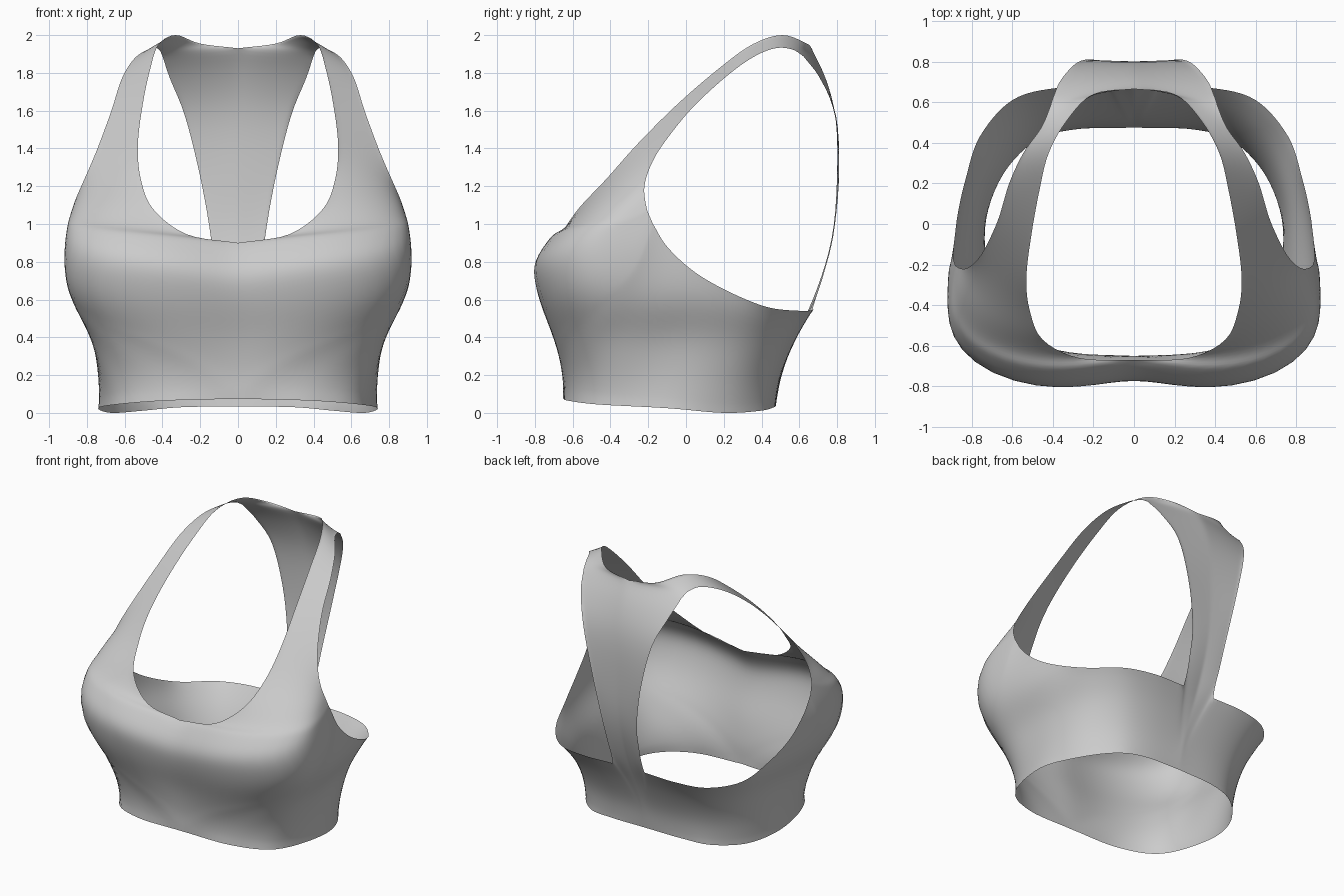
import bpy
import bmesh
import math
from mathutils import Vector

cube = bpy.data.objects.get("Cube")
if cube:
    bpy.data.objects.remove(cube, do_unlink=True)

STEPS_ACROSS = 22      # quads from armhole edge to the outer edge
SECTION_POWER = 2.8    # squareness of the torso cross-section
LEVEL = 0.2            # height between the torso sections

# Torso sections, one per level: half width, front, centre, back, centre dent
TORSO = [
    (.735, -.66, -.12, .475, .01),
    (.745, -.665, -.15, .505, .015),
    (.79, -.735, -.25, .58, .05),
    (.895, -.815, -.36, .68, .06),
    (.925, -.84, -.4, .75, .075),
    (.905, -.73, -.35, .79, .1),
    (.84, -.49, -.12, .8, .05),
    (.75, -.31, -.05, .8, 0),
]

# Edges of the left half, running around the armhole
HEM = [(0, -.65, .075), (.38, -.625, .065), (.64, -.47, .045), (.74, -.1, .025),
       (.67, .2, 0), (.5, .4, .012), (.3, .465, .03), (0, .475, .035)]
ARM_UNDER = [(.89, -.175, 1), (.885, -.1, .88), (.87, .04, .75), (.83, .22, .645),
             (.76, .43, .56), (.6, .61, .54), (.38, .67, .545), (.13, .67, .55)]

BACK_SEAM = [(0, .475, .035), (0, .505, .2), (0, .58, .4), (0, .68, .62), (0, .775, .92),
             (0, .8, 1.25), (0, .795, 1.57), (0, .735, 1.79), (0, .665, 1.93)]
ARM_BACK = [(.13, .67, .55), (.125, .685, .6), (.125, .705, .66), (.13, .73, .74),
            (.145, .78, .94), (.2, .81, 1.25), (.28, .795, 1.57), (.36, .71, 1.77),
            (.4, .62, 1.89)]

NECKLINE = [(0, .665, 1.93), (.2, .64, 1.955), (.33, .51, 2), (.42, .35, 1.95),
            (.465, .17, 1.82), (.505, -.05, 1.63), (.53, -.26, 1.42),
            (.515, -.42, 1.24), (.45, -.57, 1.08), (.27, -.66, .945), (0, -.67, .9)]
ARM_STRAP = [(.4, .62, 1.89), (.42, .56, 1.925), (.46, .47, 1.93), (.545, .35, 1.88),
             (.615, .2, 1.77), (.67, .02, 1.6), (.74, -.13, 1.41),
             (.79, -.195, 1.29), (.83, -.22, 1.2), (.86, -.217, 1.13), (.88, -.205, 1.07)]

FRONT_SEAM = [(0, -.67, .9), (0, -.765, .75), (0, -.755, .6),
              (0, -.685, .4), (0, -.65, .2), (0, -.65, .075)]
ARM_FRONT = [(.88, -.205, 1.07), (.89, -.175, 1)]


def spline(keys, t):
    """Point at t (0 to 1) on a smooth curve through evenly timed keys."""
    pts = [Vector(k) for k in keys]
    pts = [2 * pts[0] - pts[1]] + pts + [2 * pts[-1] - pts[-2]]
    s = min(max(t, 0), 1) * (len(keys) - 1)
    i = min(int(s), len(keys) - 2)
    u = s - i
    a, b, c, d = pts[i:i + 4]
    return b + u / 2 * ((c - a) + u * ((2 * a - 5 * b + 4 * c - d)
                                       + u * (3 * b - a - 3 * c + d)))


def snap_to_torso(p):
    """Push a point out to the torso section; fades away towards the straps."""
    top = LEVEL * (len(TORSO) - 1)
    width, front, centre, back, dent = spline(TORSO, p.z / top)
    fade = min(max((top + .05 - p.z) / .35, 0), 1)
    fade = fade * fade * (3 - 2 * fade)
    dy = p.y - centre
    depth = back - centre if dy > 0 else centre - front
    r = (abs(p.x / width) ** SECTION_POWER
         + abs(dy / depth) ** SECTION_POWER) ** (1 / SECTION_POWER)
    if r < .05:
        return p.copy()
    q = Vector((p.x / r, centre + dy / r, p.z))
    if dy < 0:
        q.y += dent * math.exp(-(q.x / .28) ** 2)
    return p.lerp(q, fade)


def panel_line(arm, outer):
    """Points from the armhole edge to the outer edge over the torso."""
    arm_fix = arm - snap_to_torso(arm)
    outer_fix = outer - snap_to_torso(outer)
    line = []
    for j in range(STEPS_ACROSS + 1):
        t = j / STEPS_ACROSS
        line.append(snap_to_torso(arm.lerp(outer, t))
                    + arm_fix * (1 - t) ** 2 + outer_fix * t ** 2)
    return line


# Left half: four panels joined in a ring around the armhole
lines = []
for arm, outer, count in ((ARM_UNDER, HEM, 42), (ARM_BACK, BACK_SEAM, 36),
                          (ARM_STRAP, NECKLINE, 50), (ARM_FRONT, FRONT_SEAM, 24)):
    for i in range(count):
        lines.append(panel_line(spline(arm, i / count), spline(outer, i / count)))

# Both halves, welded along the front and back seams
bm = bmesh.new()
for side in (1, -1):
    columns = [[bm.verts.new((p.x * side, p.y, p.z)) for p in line] for line in lines]
    for i, col in enumerate(columns):
        nxt = columns[(i + 1) % len(columns)]
        for j in range(STEPS_ACROSS):
            quad = (col[j], col[j + 1], nxt[j + 1], nxt[j])
            bm.faces.new(quad[::side])
seam = [v for v in bm.verts if abs(v.co.x) < .0005]
bmesh.ops.remove_doubles(bm, verts=seam, dist=.0005)

# Even out the fabric, leaving the edges where they are
inner = [v for v in bm.verts if not v.is_boundary]
for _ in range(8):
    bmesh.ops.smooth_vert(bm, verts=inner, factor=.5,
                          use_axis_x=True, use_axis_y=True, use_axis_z=True)

mesh = bpy.data.meshes.new("sports_top")
bm.to_mesh(mesh)
bm.free()
top = bpy.data.objects.new("sports_top", mesh)
bpy.context.collection.objects.link(top)

# Fabric colour
fabric = bpy.data.materials.new("light_grey_fabric")
fabric.use_nodes = True
colour = (.6, .6, .6, 1)
fabric.diffuse_color = colour
bsdf = next(n for n in fabric.node_tree.nodes if n.type == 'BSDF_PRINCIPLED')
bsdf.inputs["Base Color"].default_value = colour
bsdf.inputs["Roughness"].default_value = .8
mesh.materials.append(fabric)

for poly in mesh.polygons:
    poly.use_smooth = True
